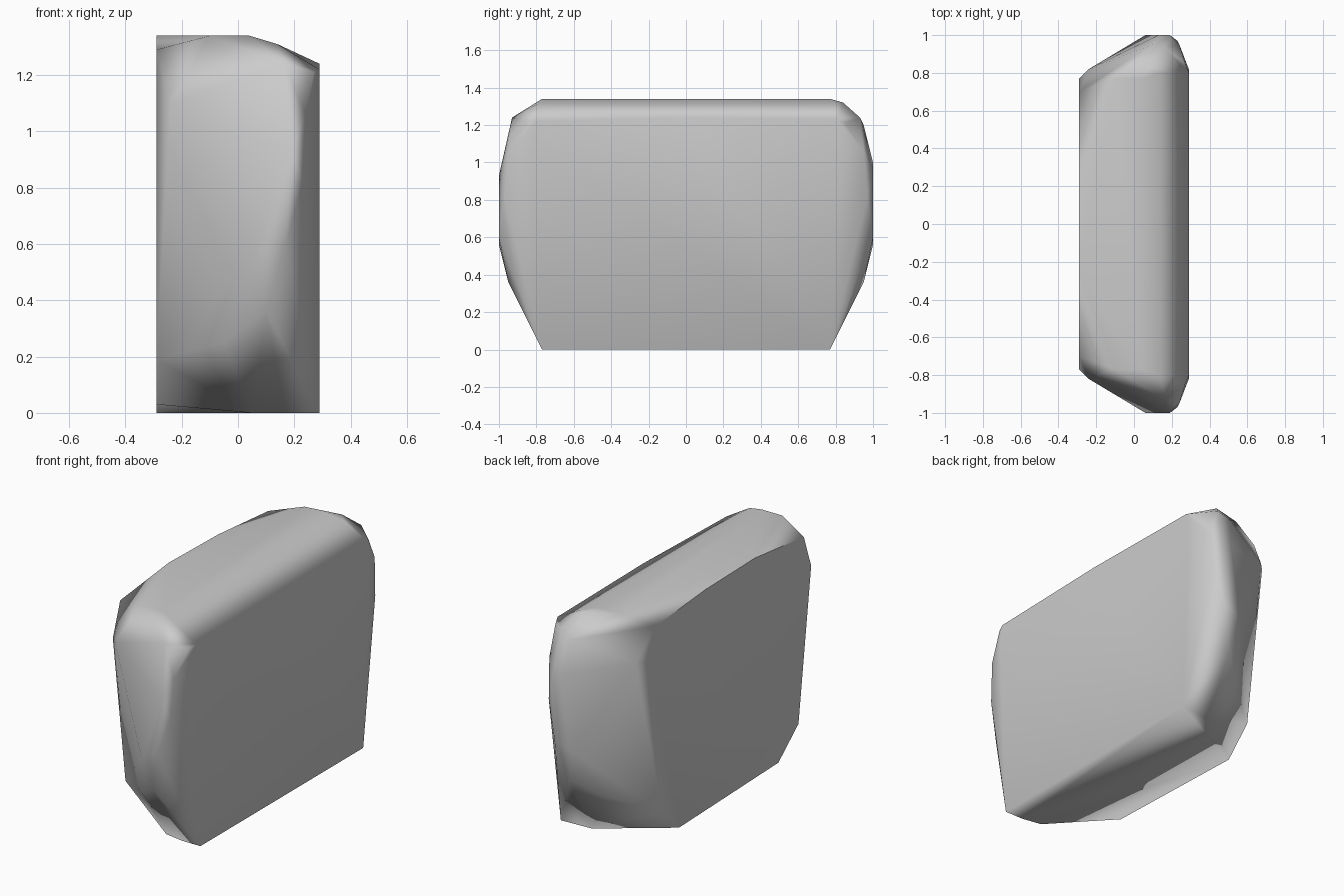
import bpy
import bmesh
import math

default_cube = bpy.data.objects.get("Cube")
if default_cube:
    bpy.data.objects.remove(default_cube, do_unlink=True)

LEFT_X, RIGHT_X = -0.29, 0.29


def make_material(name, colour):
    material = bpy.data.materials.new(name)
    material.use_nodes = True
    material.diffuse_color = colour
    shader = material.node_tree.nodes["Principled BSDF"]
    shader.inputs["Base Color"].default_value = colour
    shader.inputs["Roughness"].default_value = 0.8
    return material


def side_outline(x, outline):
    """Place a (y, z) outline on a flat side of the stone."""
    return [(x, y, z) for y, z in outline]


def mirrored_ends(points):
    """Repeat the points of one end at the front and at the back."""
    return [(x, side * y, z) for side in (-1, 1) for x, y, z in points]


def make_stone(name, points, material):
    """Wrap the corner points in a chiselled convex skin."""
    mesh = bpy.data.meshes.new(name)
    bm = bmesh.new()
    for point in points:
        bm.verts.new(point)
    bmesh.ops.convex_hull(bm, input=bm.verts[:])
    loose = [vert for vert in bm.verts if not vert.link_faces]
    bmesh.ops.delete(bm, geom=loose, context="VERTS")
    # Join the triangles of the flat sides
    bmesh.ops.dissolve_limit(bm, angle_limit=math.radians(1),
                             verts=bm.verts[:], edges=bm.edges[:])
    bmesh.ops.recalc_face_normals(bm, faces=bm.faces[:])
    bm.to_mesh(mesh)
    bm.free()
    mesh.materials.append(material)
    stone = bpy.data.objects.new(name, mesh)
    bpy.context.collection.objects.link(stone)
    return stone


# Flat sides
narrow_side = side_outline(LEFT_X, [
    (0.48, 0), (0.64, 0.16), (0.77, 1.1), (0.7, 1.29), (0.23, 1.33),
    (-0.24, 1.34), (-0.7, 1.29), (-0.77, 1.09), (-0.65, 0.19), (-0.46, 0.03)])
wide_side = side_outline(RIGHT_X, [
    (-0.77, 0), (0.77, 0), (0.82, 1.1), (0.8, 1.23),
    (0, 1.24), (-0.8, 1.22), (-0.82, 1.1)])

# Underside corners between the two flat sides
underside = [(0.09, 0.76, 0), (0.05, -0.75, 0), (0.17, -0.77, 0)]

# Rounded ends: lower slope, outermost ridge, shoulder and top rim
lower_slope = mirrored_ends([(-0.05, 0.82, 0.25), (0.1, 0.95, 0.36)])
ridge = mirrored_ends([(0.06, 1, 0.56), (0.17, 1, 0.6),
                       (0.19, 1, 0.93), (0.23, 0.97, 0.82)])
shoulder = mirrored_ends([(-0.24, 0.82, 1.1), (0.24, 0.95, 1.06),
                          (0.165, 0.93, 1.24), (0.27, 0.85, 1.21)])
top_rim = mirrored_ends([(-0.1, 0.77, 1.34), (0.04, 0.77, 1.34),
                         (0.14, 0.8, 1.31)])

# Fuller shoulder at the back
back_shoulder = [(0.13, 1, 1), (0.1, 0.95, 1.2), (0.1, 0.84, 1.32)]

grey = make_material("stone_grey", (0.6, 0.6, 0.6, 1))
stone = make_stone(
    "stone_block",
    narrow_side + wide_side + underside + lower_slope + ridge
    + shoulder + top_rim + back_shoulder, grey)

# Soft shading over shallow edges, with the large flat sides kept even
bpy.ops.object.select_all(action="DESELECT")
stone.select_set(True)
bpy.context.view_layer.objects.active = stone
bpy.ops.object.shade_smooth_by_angle(angle=math.radians(66))
weighted = stone.modifiers.new("even_flats", "WEIGHTED_NORMAL")
weighted.keep_sharp = True
